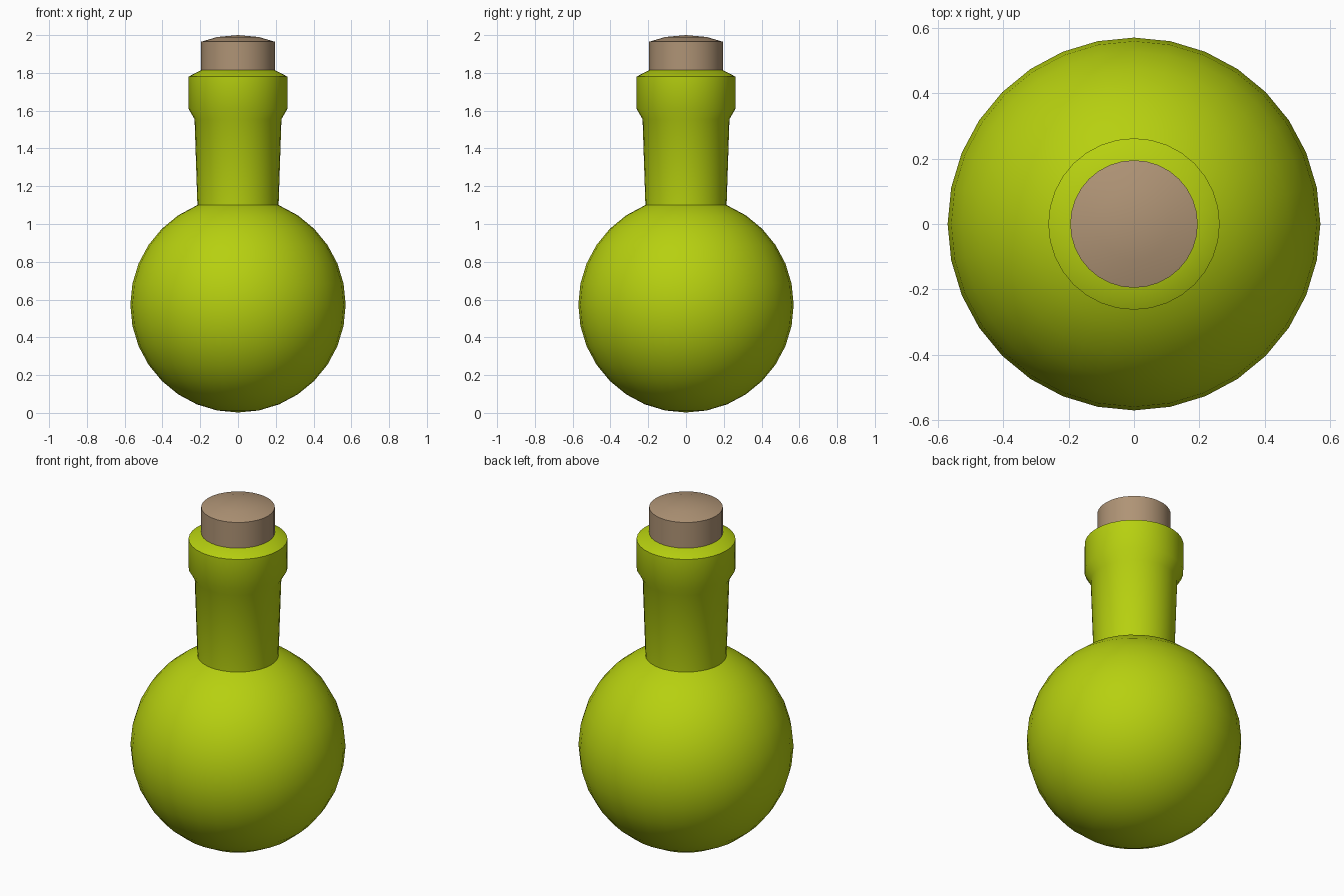
import bpy, bmesh, math

cube = bpy.data.objects.get("Cube")
if cube:
    bpy.data.objects.remove(cube, do_unlink=True)

SEGMENTS = 32


def make_material(name, color):
    mat = bpy.data.materials.new(name)
    mat.use_nodes = True
    mat.diffuse_color = color
    mat.node_tree.nodes["Principled BSDF"].inputs["Base Color"].default_value = color
    return mat


def finish(obj, mat):
    obj.data.materials.append(mat)
    bpy.ops.object.select_all(action="DESELECT")
    obj.select_set(True)
    bpy.context.view_layer.objects.active = obj
    bpy.ops.object.shade_smooth_by_angle(angle=math.radians(32))


def lathe(name, profile, mat):
    """Spin a (radius, height) profile around the z axis."""
    bm = bmesh.new()
    verts = [bm.verts.new((r, 0, z)) for r, z in profile]
    edges = [bm.edges.new(pair) for pair in zip(verts, verts[1:])]
    bmesh.ops.spin(bm, geom=verts + edges, cent=(0, 0, 0), axis=(0, 0, 1),
                   angle=math.tau, steps=SEGMENTS)
    bmesh.ops.remove_doubles(bm, verts=bm.verts, dist=0.0005)
    bmesh.ops.recalc_face_normals(bm, faces=bm.faces)
    mesh = bpy.data.meshes.new(name)
    bm.to_mesh(mesh)
    bm.free()
    obj = bpy.data.objects.new(name, mesh)
    bpy.context.collection.objects.link(obj)
    finish(obj, mat)


glass = make_material("lime_glass", (0.47, 0.63, 0.005, 1))
wood = make_material("cork_brown", (0.43, 0.295, 0.18, 1))

# Round body
bpy.ops.mesh.primitive_uv_sphere_add(segments=SEGMENTS, ring_count=16,
                                     radius=0.57, location=(0, 0, 0.572))
body = bpy.context.object
body.name = "flask_body"
finish(body, glass)

# Flared neck with a thick lip
lathe("flask_neck", [(0, 1.04), (0.213, 1.04), (0.215, 1.1), (0.23, 1.555),
                     (0.262, 1.61), (0.262, 1.78), (0.195, 1.815), (0, 1.815)], glass)

# Stopper with a slightly domed top
lathe("cork_stopper", [(0, 1.76), (0.195, 1.76), (0.195, 1.965),
                       (0.11, 1.99), (0, 2.0)], wood)
